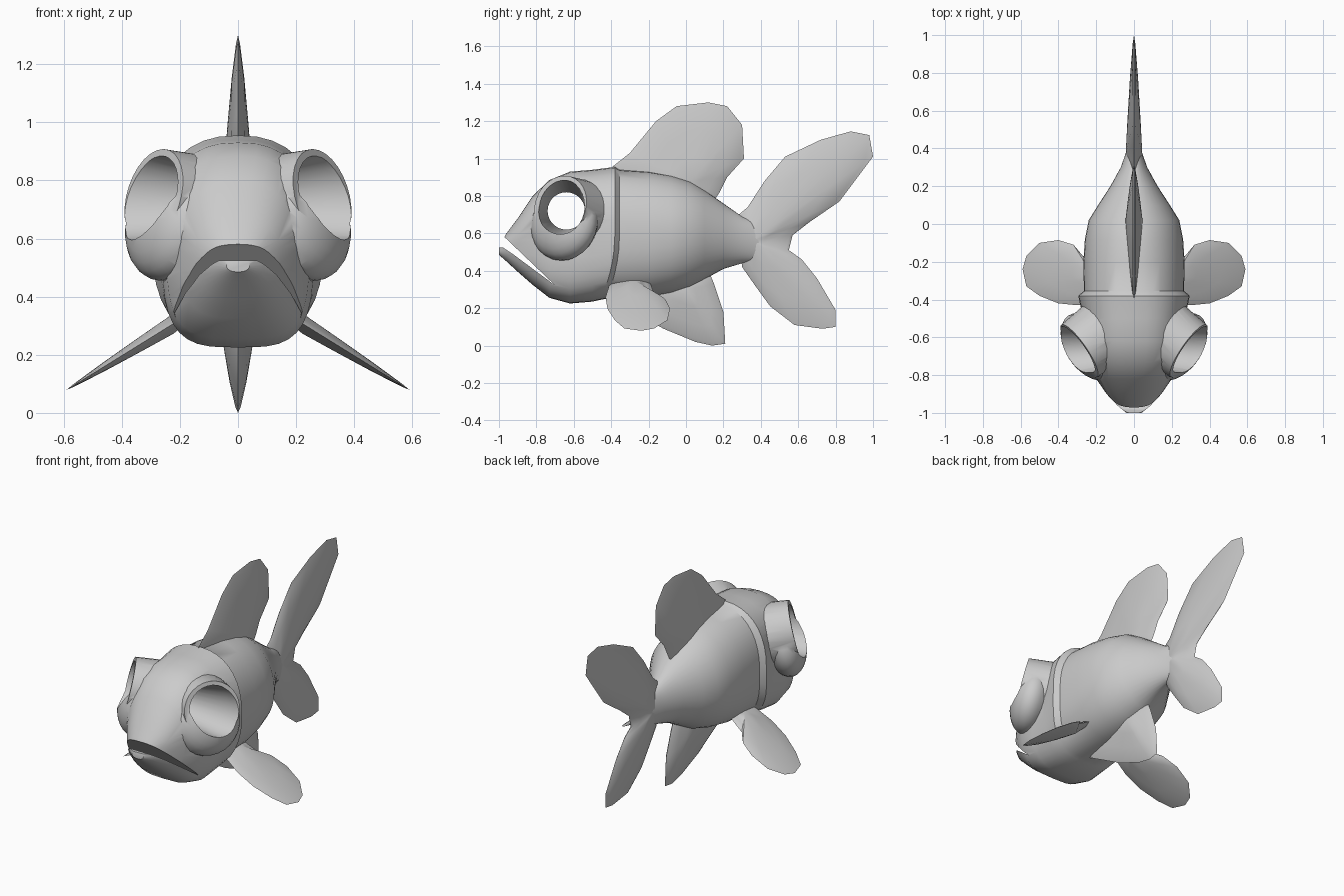
import bpy, bmesh, math
from mathutils import Matrix, Vector

if "Cube" in bpy.data.objects:
    bpy.data.objects.remove(bpy.data.objects["Cube"], do_unlink=True)

grey = bpy.data.materials.new("plain_grey")
grey.use_nodes = True
grey.diffuse_color = (0.6, 0.6, 0.6, 1)
grey.node_tree.nodes["Principled BSDF"].inputs["Base Color"].default_value = grey.diffuse_color


def make_object(name, bm):
    bmesh.ops.recalc_face_normals(bm, faces=bm.faces[:])
    mesh = bpy.data.meshes.new(name)
    bm.to_mesh(mesh)
    bm.free()
    mesh.materials.append(grey)
    obj = bpy.data.objects.new(name, mesh)
    bpy.context.collection.objects.link(obj)
    return obj


def activate(obj):
    bpy.ops.object.select_all(action='DESELECT')
    obj.select_set(True)
    bpy.context.view_layer.objects.active = obj


def smooth(obj, degrees=40):
    activate(obj)
    bpy.ops.object.shade_smooth_by_angle(angle=math.radians(degrees))


def loft(name, rings):
    bm = bmesh.new()
    loops = [[bm.verts.new(p) for p in ring] for ring in rings]
    for a, b in zip(loops, loops[1:]):
        for i in range(len(a)):
            j = (i + 1) % len(a)
            bm.faces.new((a[i], a[j], b[j], b[i]))
    bm.faces.new(loops[0])
    bm.faces.new(loops[-1])
    return make_object(name, bm)


def boolean(target, tool, operation):
    mod = target.modifiers.new("join", 'BOOLEAN')
    mod.object, mod.operation, mod.solver = tool, operation, 'EXACT'
    activate(target)
    bpy.ops.object.modifier_apply(modifier=mod.name)
    bpy.data.objects.remove(tool, do_unlink=True)


def bend(value, power):
    return math.copysign(abs(value) ** power, value)


def fin(name, outline, root, thickness, place):
    """Blade that is thick at its root and thins out to a sharp outline."""
    bm = bmesh.new()
    root = Vector(root)
    edge = [bm.verts.new(place(u, v, 0)) for u, v in outline]
    for side in (-1, 1):
        outer = edge
        for t in (0.93, 0.65, 0.3):
            w = side * thickness * (1 - t) ** 0.7
            inner = [bm.verts.new(place(*root.lerp(Vector(p), t), w)) for p in outline]
            for i in range(len(outline)):
                j = (i + 1) % len(outline)
                bm.faces.new((outer[i], outer[j], inner[j], inner[i]))
            outer = inner
        tip = bm.verts.new(place(*root, side * thickness))
        for i in range(len(outline)):
            bm.faces.new((outer[i], outer[(i + 1) % len(outline)], tip))
    smooth(make_object(name, bm))


# Body and head: y, top, bottom, half width, roundness above, roundness below, gill sweep
SECTIONS = [
    (-1.0, .53, .485, .04, .9, .9, 0), (-.96, .6, .45, .09, .9, .85, 0),
    (-.9, .68, .395, .145, .9, .75, 0), (-.82, .8, .325, .2, .85, .65, 0),
    (-.73, .885, .255, .245, .8, .58, 0), (-.62, .93, .225, .26, .78, .58, 0),
    (-.5, .94, .235, .27, .8, .65, 0), (-.38, .955, .245, .295, .85, .75, .6),
    (-.355, .94, .25, .265, .9, .8, .6), (-.2, .93, .26, .268, .95, .85, 0),
    (-.08, .91, .28, .26, 1, .9, 0), (.02, .88, .31, .24, 1, .95, 0),
    (.1, .83, .355, .19, 1, 1, 0), (.2, .76, .41, .125, 1, 1, 0),
    (.3, .69, .44, .07, 1, 1, 0), (.4, .66, .45, .035, 1, 1, 0),
    (.48, .6, .5, .01, 1, 1, 0)]


def section(y, top, bottom, width, above, below, sweep, sides=36):
    mid, half = (top + bottom) / 2, (top - bottom) / 2
    ring = []
    for i in range(sides):
        a = math.tau * i / sides
        power = above if math.cos(a) > 0 else below
        z = mid + half * bend(math.cos(a), power)
        ring.append((width * bend(math.sin(a), power), y - sweep * max(0, mid - z) ** 2, z))
    return ring


body = loft("body", [section(*s) for s in SECTIONS])

# Bulging eyes: a puffy base and a tapered rim on each side
for s in (-1, 1):
    axis = Vector((s * .8, -.55, .24)).normalized()
    turn = axis.to_track_quat('Z', 'Y').to_matrix().to_4x4()
    bm = bmesh.new()
    bmesh.ops.create_uvsphere(
        bm, u_segments=28, v_segments=14, radius=1,
        matrix=Matrix.Translation((s * .235, -.65, .65)) @ turn @ Matrix.Diagonal((.2, .2, .12, 1)))
    boolean(body, make_object("eye_base", bm), 'UNION')
    bm = bmesh.new()
    centre = Vector((s * .29, -.672, .745)) - axis * .1
    bmesh.ops.create_cone(bm, cap_ends=True, segments=28, radius1=.19, radius2=.168,
                          depth=.2, matrix=Matrix.Translation(centre) @ turn)
    boolean(body, make_object("eye_rim", bm), 'UNION')

# Hollow eye sockets that narrow towards the middle of the head
rings = []
for x in (-.5, -.3, 0, .3, .5):
    t = min(1, abs(x) / .3)
    rings.append([(x, -.64 - .032 * t + (.1 + .03 * t) * math.cos(math.tau * i / 28),
                   .72 + .025 * t + (.1 + .05 * t) * math.sin(math.tau * i / 28))
                  for i in range(28)])
boolean(body, loft("socket_cutter", rings), 'DIFFERENCE')

# Downturned mouth slit
MOUTH = [(-1.05, .65), (-.965, .575), (-.7, .322), (-.92, .485), (-.98, .525), (-1.05, .525)]
boolean(body, loft("mouth_cutter", [[(x, y, z) for y, z in MOUTH] for x in (-.4, .4)]), 'DIFFERENCE')
smooth(body, 35)


# Upright fins along the middle
def upright(u, v, w):
    return (w, u, v)


fin("dorsal_fin",
    [(-.42, .935), (-.3, 1.03), (-.16, 1.2), (-.05, 1.28), (.12, 1.3), (.22, 1.28), (.3, 1.18),
     (.31, 1.0), (.22, .9), (.18, .82), (.1, .7), (-.25, .8)], (.02, .88), .045, upright)
fin("tail_fin",
    [(.27, .69), (.33, .74), (.42, .88), (.53, 1.01), (.72, 1.1), (.88, 1.145), (.98, 1.125),
     (1, 1.01), (.82, .77), (.66, .66), (.57, .59), (.55, .51), (.62, .46), (.7, .36), (.8, .19),
     (.8, .1), (.73, .09), (.58, .11), (.45, .21), (.37, .32), (.3, .42)], (.35, .56), .045, upright)
fin("belly_fin",
    [(-.4, .25), (-.12, .09), (.05, .02), (.14, 0), (.21, .01), (.2, .18), (.15, .33),
     (.1, .45), (-.3, .4)], (0, .3), .06, upright)

# Side fins sloping down and outwards
PADDLE = [(.14, -.2), (.27, -.17), (.32, -.11), (.4, -.085), (.5, -.1), (.57, -.17), (.59, -.24),
          (.57, -.33), (.5, -.38), (.4, -.42), (.3, -.43), (.14, -.4)]
for s, side in ((1, "left"), (-1, "right")):
    fin(side + "_side_fin", PADDLE, (.22, -.27), .035,
        lambda u, v, w, s=s: (s * u, v, .29 - (u - .25) * .62 + w))
